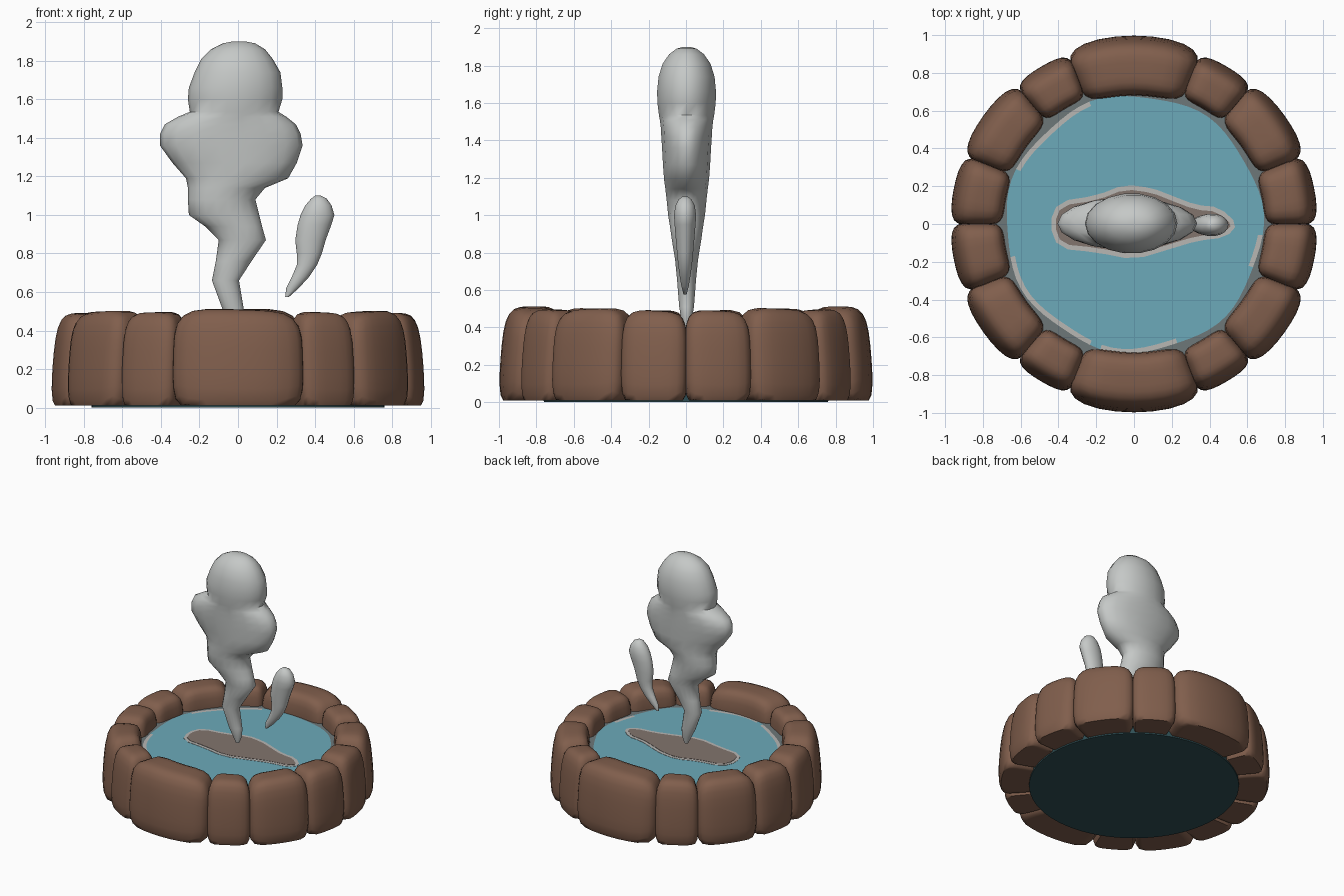
import bpy, bmesh, math, random
from mathutils import Vector

if "Cube" in bpy.data.objects:
    bpy.data.objects.remove(bpy.data.objects["Cube"])

random.seed(4)


def material(name, rgb):
    m = bpy.data.materials.new(name)
    m.diffuse_color = (*rgb, 1)
    m.use_nodes = True
    m.node_tree.nodes["Principled BSDF"].inputs["Base Color"].default_value = m.diffuse_color
    return m


ROCK = material("brown rock", (0.218, 0.113, 0.073))
WATER = material("teal water", (0.15, 0.40, 0.49))
DEEP = material("dark teal underside", (0.029, 0.08, 0.092))
STEAM = material("steam grey", (0.56, 0.58, 0.57))
FOAM = material("foam grey", (0.48, 0.475, 0.455))
MUD = material("brown grey shallows", (0.225, 0.176, 0.155))
EDGE = material("grey waterline", (0.155, 0.185, 0.19))


def finish(bm, name, mats, angle=40):
    bmesh.ops.recalc_face_normals(bm, faces=bm.faces[:])
    me = bpy.data.meshes.new(name)
    bm.to_mesh(me)
    bm.free()
    ob = bpy.data.objects.new(name, me)
    bpy.context.collection.objects.link(ob)
    for m in mats:
        me.materials.append(m)
    bpy.ops.object.select_all(action='DESELECT')
    ob.select_set(True)
    bpy.context.view_layer.objects.active = ob
    bpy.ops.object.shade_smooth_by_angle(angle=math.radians(angle))
    return ob


# Rocks: rounded cubes bent around the ring
def rock(name, a0, a1, r_in, r_out, top):
    bm = bmesh.new()
    bmesh.ops.create_cube(bm, size=2)
    bmesh.ops.subdivide_edges(bm, edges=bm.edges[:], cuts=7, use_grid_fill=True)
    n = 4.6
    tilt = random.uniform(-0.012, 0.012)
    mid, half = (a0 + a1) / 2, (a1 - a0) / 2 * 1.04
    for v in bm.verts:
        p = v.co / sum(abs(c) ** n for c in v.co) ** (1 / n)
        z = max(0.01, -0.04 + (top + 0.04) * (p.z + 1) / 2 + tilt * p.x * (p.z + 1) / 2)
        r = r_in + (r_out - r_in) * (p.y + 1) / 2
        r -= 0.04 * (z / top) ** 2 * (p.y + 1) / 2      # outer side leans inward
        a = math.radians(mid + half * p.x)
        v.co = Vector((r * math.cos(a), r * math.sin(a), z))
    finish(bm, name, [ROCK], 60)


spans = [(0, 22, 0.69, 0.975, 0.49), (22, 49.5, 0.70, 0.985, 0.50), (49.5, 69, 0.71, 0.97, 0.495)]
for i, (a0, a1, ri, ro, top) in enumerate(spans):
    for j, (b0, b1) in enumerate([(a0, a1), (180 - a1, 180 - a0), (180 + a0, 180 + a1), (-a1, -a0)]):
        rock(f"rock_{i}_{j}", b0, b1, ri, ro, top)
rock("rock_back", 69, 111, 0.68, 1.0, 0.51)
rock("rock_front", 249, 291, 0.68, 1.0, 0.51)

# Pool: closed drum, foam only along some stretches of the waterline, dark underside
SEG, Z = 72, 0.35
foam_arcs = [(108, 152), (192, 250), (255, 290), (338, 355)]
bm = bmesh.new()
profile = [(0.655, Z), (0.68, Z), (0.79, Z), (0.76, 0.0)]
rings = []
for k, (r, z) in enumerate(profile):
    ring = []
    for s in range(SEG):
        a = 2 * math.pi * s / SEG
        wob = 0.01 * math.sin(7 * a + 1) if k < 2 else 0
        ring.append(bm.verts.new(((r + wob) * math.cos(a), (r + wob) * math.sin(a), z)))
    rings.append(ring)
for k in range(3):
    for s in range(SEG):
        t = (s + 1) % SEG
        f = bm.faces.new((rings[k][s], rings[k][t], rings[k + 1][t], rings[k + 1][s]))
        foamy = any(lo <= 360 * s / SEG < hi for lo, hi in foam_arcs)
        f.material_index = (1 if foamy else 0, 2, 3)[k]
bm.faces.new(rings[0])
bm.faces.new(rings[3]).material_index = 3
finish(bm, "pool_water", [WATER, FOAM, EDGE, DEEP], 30)

# Shallow patch below the steam: thin foam plate with a smaller brown plate on it
outline = [(-.45, 0), (-.4, .12), (-.2, .15), (-.05, .21), (.1, .19), (.2, .15), (.33, .1), (.45, .09),
           (.55, 0), (.49, -.07), (.33, -.09), (.2, -.13), (0, -.19), (-.2, -.15), (-.4, -.13)]
smooth = []
for (x0, y0), (x1, y1) in zip(outline, outline[1:] + outline[:1]):    # round the corners
    smooth += [(.75 * x0 + .25 * x1, .75 * y0 + .25 * y1), (.25 * x0 + .75 * x1, .25 * y0 + .75 * y1)]


def plate(name, inset, z, mat):
    bm = bmesh.new()
    pts = []
    for i, (x, y) in enumerate(smooth):
        d = Vector(smooth[(i + 1) % len(smooth)]) - Vector(smooth[i - 1])
        side = Vector((d.y, -d.x)).normalized() * inset               # path runs clockwise
        pts.append(bm.verts.new((x + side.x, y + side.y, z - .004)))
    f = bm.faces.new(pts)
    ext = bmesh.ops.extrude_face_region(bm, geom=[f])
    for v in ext["geom"]:
        if isinstance(v, bmesh.types.BMVert):
            v.co.z = z
    finish(bm, name, [mat], 30)


plate("foam_patch", 0, Z + 0.002, FOAM)
plate("shallow_patch", 0.025, Z + 0.004, MUD)


# Steam: elliptical rings lofted upward; rows are z, left, right, half depth
def steam(name, rows, y_shift, sides=18):
    bm = bmesh.new()
    prev = None
    for z, l, r, d in rows:
        ring = []
        for s in range(sides):
            a = 2 * math.pi * s / sides
            ring.append(bm.verts.new(((l + r) / 2 + (r - l) / 2 * math.cos(a),
                                      y_shift + d * math.sin(a), z)))
        if prev:
            for s in range(sides):
                t = (s + 1) % sides
                bm.faces.new((prev[s], prev[t], ring[t], ring[s]))
        else:
            bm.faces.new(ring)
        prev = ring
    bm.faces.new(prev)
    finish(bm, name, [STEAM], 60)


steam("steam_plume", [
    (.39, -.02, .01, .015), (.45, -.05, .03, .03), (.51, -.08, .03, .04), (.66, -.135, .005, .052),
    (.76, -.115, .07, .062), (.87, -.10, .145, .08), (.94, -.17, .125, .09), (1.0, -.255, .11, .10),
    (1.08, -.26, .09, .108), (1.14, -.26, .14, .115), (1.19, -.27, .26, .122), (1.27, -.34, .305, .128),
    (1.36, -.405, .335, .133), (1.42, -.405, .325, .137), (1.47, -.38, .30, .14), (1.51, -.31, .25, .145),
    (1.535, -.25, .21, .15), (1.60, -.26, .23, .158), (1.66, -.255, .23, .16), (1.74, -.225, .22, .152),
    (1.81, -.19, .18, .13), (1.86, -.14, .14, .095), (1.89, -.08, .09, .055), (1.90, -.03, .04, .02)], 0.003)
steam("small_wisp", [
    (.575, .245, .265, .008), (.62, .25, .315, .02), (.68, .28, .37, .03), (.74, .305, .41, .038),
    (.80, .305, .435, .044), (.87, .297, .455, .05), (.95, .31, .485, .057), (1.0, .325, .50, .06),
    (1.05, .35, .485, .053), (1.085, .38, .46, .035), (1.10, .40, .43, .014)], -0.005)
